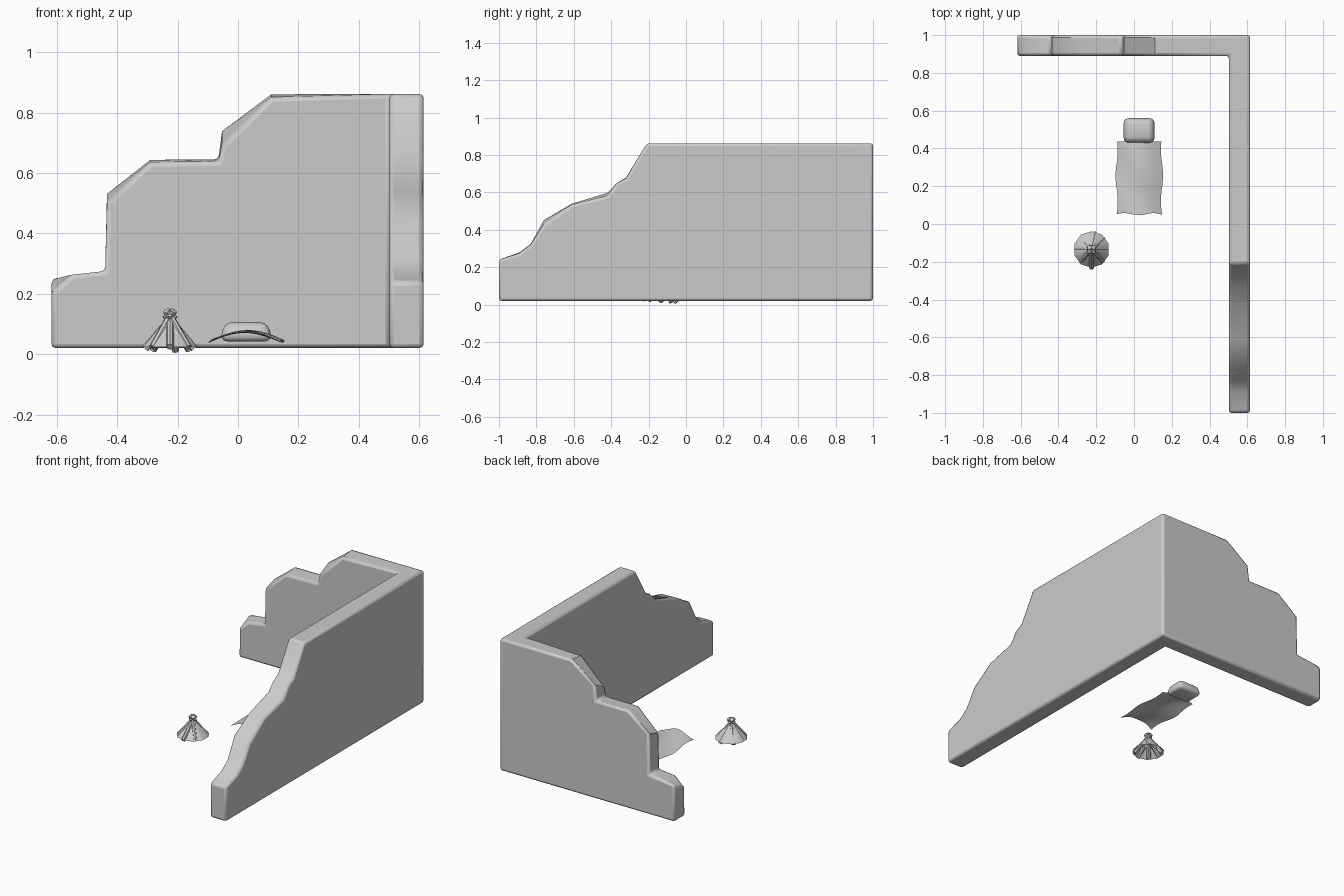
import bpy, bmesh, math
from mathutils import Vector

if "Cube" in bpy.data.objects:
    bpy.data.objects.remove(bpy.data.objects["Cube"])


def finish(name, bm, angle=40):
    bmesh.ops.recalc_face_normals(bm, faces=bm.faces)
    me = bpy.data.meshes.new(name)
    bm.to_mesh(me)
    bm.free()
    ob = bpy.data.objects.new(name, me)
    bpy.context.collection.objects.link(ob)
    bpy.context.view_layer.objects.active = ob
    bpy.ops.object.select_all(action='DESELECT')
    ob.select_set(True)
    bpy.ops.object.shade_smooth_by_angle(angle=math.radians(angle))
    return ob


# Ruined corner wall: broken top profiles as (distance, outer z, inner z)
Z0, TOP = 0.02, 0.862
back = [(-0.618, 0.255, 0.20), (-0.55, 0.263, 0.263), (-0.44, 0.275, 0.275),
        (-0.434, 0.535, 0.50), (-0.29, 0.645, 0.635), (-0.065, 0.645, 0.638),
        (-0.053, 0.745, 0.69), (0.11, TOP, 0.85)]
side = [(-0.21, TOP, TOP), (-0.32, 0.675, 0.68), (-0.37, 0.65, 0.65),
        (-0.42, 0.58, 0.60), (-0.61, 0.535, 0.54), (-0.76, 0.43, 0.455),
        (-0.83, 0.32, 0.325), (-0.89, 0.275, 0.28), (-1.0, 0.24, 0.24)]
bm = bmesh.new()


def sheet(wy, wx, k):
    b = [bm.verts.new((p[0], wy, p[k])) for p in back]
    s = [bm.verts.new((wx, p[0], p[k])) for p in side]
    c = bm.verts.new((wx, wy, TOP))
    low = [bm.verts.new(p) for p in ((back[0][0], wy, Z0), (wx, wy, Z0), (wx, -1, Z0))]
    bm.faces.new(b + [c, low[1], low[0]])
    bm.faces.new([c] + s + [low[2], low[1]])
    return b + [c] + s + low[::-1]


outer = sheet(1.0, 0.615, 1)
inner = sheet(0.89, 0.502, 2)
for i in range(len(outer)):
    j = (i + 1) % len(outer)
    bm.faces.new((outer[i], outer[j], inner[j], inner[i]))
wall = finish("ruined_wall", bm)
bev = wall.modifiers.new("worn_edges", 'BEVEL')
bev.width = 0.014
bev.segments = 2
bev.limit_method = 'ANGLE'
bev.angle_limit = math.radians(50)

# Draped blanket
bm = bmesh.new()
NX, NY = 10, 12
grid = []
for j in range(NY + 1):
    v = j / NY
    row = []
    for i in range(NX + 1):
        u = i / NX
        x = -0.092 + 0.24 * u + 0.006 * math.sin(9 * v + 3 * u)
        y = 0.052 + 0.385 * v + 0.006 * math.sin(10 * u) * (1 - v)
        z = 0.043 + 0.032 * math.sin(math.pi * u) + 0.005 * math.sin(8 * v + 5 * u)
        row.append(bm.verts.new((x, y, z)))
    grid.append(row)
for j in range(NY):
    for i in range(NX):
        bm.faces.new((grid[j][i], grid[j][i + 1], grid[j + 1][i + 1], grid[j + 1][i]))
finish("blanket", bm)

# Pillow
bm = bmesh.new()
bmesh.ops.create_cube(bm, size=1)
for v in bm.verts:
    taper = 0.82 if v.co.z > 0 else 1.0
    v.co = Vector((0.027 + v.co.x * 0.175 * taper, 0.495 + v.co.y * 0.14 * taper,
                   0.074 + v.co.z * 0.064))
bmesh.ops.bevel(bm, geom=bm.edges[:], offset=0.026, segments=3, profile=0.5,
                affect='EDGES')
finish("pillow", bm, 60)

# Campfire: ring of leaning sticks around a low cone of kindling
CX, CY = -0.225, -0.135


def stick(name, a, b, r):
    a, b = Vector(a), Vector(b)
    d = b - a
    bm = bmesh.new()
    bmesh.ops.create_cone(bm, cap_ends=True, segments=8, radius1=r, radius2=r,
                          depth=d.length)
    rot = d.to_track_quat('Z', 'Y')
    for v in bm.verts:
        v.co = rot @ v.co + (a + b) / 2
    finish(name, bm)


for i, (deg, reach) in enumerate([(270, 0.098), (315, 0.085), (0, 0.08), (42, 0.085),
                                  (78, 0.088), (135, 0.08), (178, 0.083), (228, 0.085)]):
    a = math.radians(deg)
    c, s = math.cos(a), math.sin(a)
    stick("fire_stick_%d" % i,
          (CX + reach * c, CY + reach * s, 0.018 - 0.006 * s),
          (CX - 0.016 * c, CY - 0.016 * s, 0.132 + 0.012 * (i % 2)), 0.0125)

bm = bmesh.new()
bmesh.ops.create_cone(bm, cap_ends=False, segments=10, radius1=0.096, radius2=0.012,
                      depth=0.095)
bmesh.ops.translate(bm, verts=bm.verts, vec=(CX, CY, 0.0705))
finish("kindling_cone", bm, 30)
